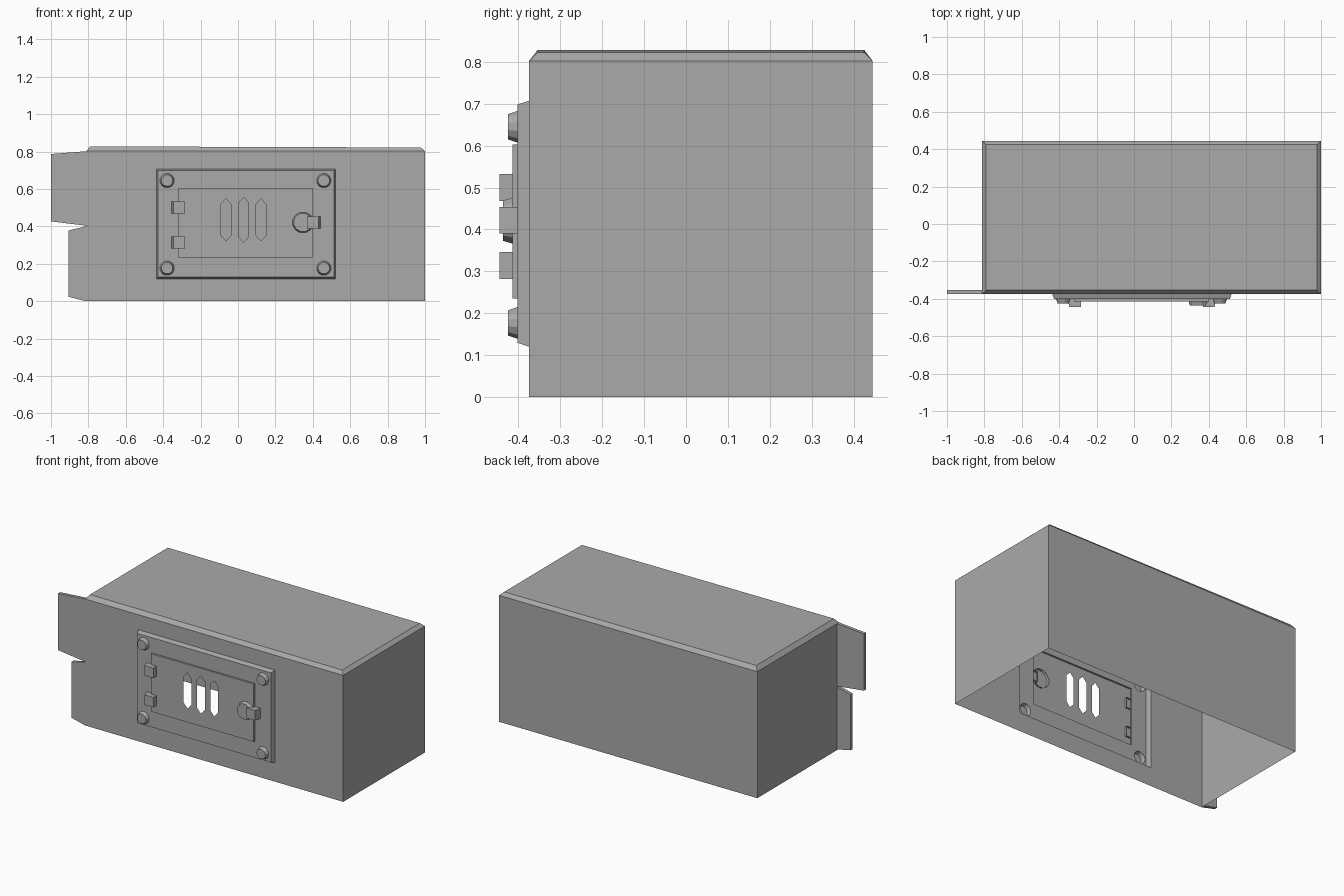
import bpy, bmesh, math

old = bpy.data.objects.get("Cube")
if old:
    bpy.data.objects.remove(old, do_unlink=True)

grey = bpy.data.materials.new("plain grey")
grey.use_nodes = True
GREY = (0.4, 0.4, 0.4, 1)
grey.diffuse_color = GREY
grey.node_tree.nodes["Principled BSDF"].inputs["Base Color"].default_value = GREY

# Depths of the stacked layers on the front
WALL, FRAME, DOOR = -0.374, -0.402, -0.414
LEFT, RIGHT, BACK, EAVE = -0.812, 1.0, 0.445, 0.802


# Outlines are (x, z) points, counter-clockwise seen from the front
def rect(x0, x1, z0, z1):
    return [(x0, z0), (x1, z0), (x1, z1), (x0, z1)]


def ring(cx, cz, r, n):
    angles = [2 * math.pi * (i + 0.5) / n for i in range(n)]
    return [(cx + r * math.cos(a), cz + r * math.sin(a)) for a in angles]


def verts(bm, outline, y):
    return [bm.verts.new((x, y, z)) for x, z in outline]


def skirt(bm, back, back_y, front, front_y):
    a, b = verts(bm, back, back_y), verts(bm, front, front_y)
    for i in range(len(a)):
        j = (i + 1) % len(a)
        bm.faces.new((a[i], a[j], b[j], b[i]))


def sheet(bm, outline, y, holes=()):
    edges = []
    for loop in [outline, *holes]:
        v = verts(bm, loop, y)
        edges += [bm.edges.new((v[i - 1], v[i])) for i in range(len(v))]
    made = bmesh.ops.triangle_fill(bm, use_beauty=True, edges=edges, normal=(0, -1, 0))
    for f in made["geom"]:
        if isinstance(f, bmesh.types.BMFace):
            f.normal_update()
            if f.normal.y > 0:
                f.normal_flip()


def finish(bm, name):
    bmesh.ops.remove_doubles(bm, verts=bm.verts, dist=0.0005)
    mesh = bpy.data.meshes.new(name)
    bm.to_mesh(mesh)
    bm.free()
    mesh.materials.append(grey)
    bpy.context.collection.objects.link(bpy.data.objects.new(name, mesh))


def raised(name, base, base_y, top, top_y, holes=()):
    bm = bmesh.new()
    skirt(bm, base, base_y, top, top_y)
    sheet(bm, top, top_y, holes)
    finish(bm, name)


# Housing: back, sides and chamfered top, open underneath
bm = bmesh.new()


def level(x0, x1, y0, y1, z_left, z_right):
    return [bm.verts.new(p) for p in ((x0, y0, z_left), (x1, y0, z_right),
                                      (x1, y1, z_right), (x0, y1, z_left))]


bottom = level(LEFT, RIGHT, WALL, BACK, 0, 0)
eave = level(LEFT, RIGHT, WALL, BACK, EAVE, EAVE)
roof = level(LEFT + 0.022, RIGHT - 0.022, WALL + 0.02, BACK - 0.02, 0.828, 0.822)
for i in range(4):
    j = (i + 1) % 4
    if i:
        bm.faces.new((bottom[i], bottom[j], eave[j], eave[i]))
    bm.faces.new((eave[i], eave[j], roof[j], roof[i]))
bm.faces.new(roof)
finish(bm, "housing")

# Front panel with two side tabs and an opening behind the door frame
frame_base = rect(-0.437, 0.522, 0.12, 0.707)
frame_top = rect(-0.427, 0.512, 0.13, 0.698)
upper_tab = [(LEFT, 0.405), (LEFT, EAVE), (-1, 0.787), (-1, 0.427)]
lower_tab = [(LEFT, 0.004), (LEFT, 0.40), (-0.907, 0.378), (-0.907, 0.024)]
panel = [(LEFT, 0), (RIGHT, 0), (RIGHT, EAVE)] + upper_tab[1:]
panel += [(-0.805, 0.403)] + lower_tab[2:]
bm = bmesh.new()
sheet(bm, panel, WALL, [frame_base])
finish(bm, "front_panel")

# Thickness of the side tabs
for name, tab in (("upper_tab", upper_tab), ("lower_tab", lower_tab)):
    bm = bmesh.new()
    skirt(bm, tab, WALL + 0.02, tab, WALL)
    bm.faces.new(reversed(verts(bm, tab, WALL + 0.02)))
    finish(bm, name)

# Door frame with bolts in its corners
door = rect(-0.32, 0.40, 0.235, 0.602)
bolts = [(x, z) for x in (-0.379, 0.459) for z in (0.177, 0.645)]
raised("door_frame", frame_base, WALL, frame_top, FRAME,
       [door] + [ring(x, z, 0.039, 12) for x, z in bolts])
for x, z in bolts:
    raised("bolt", ring(x, z, 0.039, 12), FRAME, ring(x, z, 0.031, 12), -0.425)

# Door with three pointed slots
slots = []
for x, tip in ((-0.064, 0.113), (0.03, 0.12), (0.123, 0.113)):
    w, h, c = 0.027, tip - 0.03, 0.435
    slots.append([(x, c - tip), (x + w, c - h), (x + w, c + h),
                  (x, c + tip), (x - w, c + h), (x - w, c - h)])
raised("door", door, FRAME, door, DOOR, slots)

# Hinges
for z in (0.282, 0.468):
    raised("hinge", rect(-0.355, -0.283, z, z + 0.064), FRAME,
           rect(-0.345, -0.283, z, z + 0.064), -0.445)

# Round knob and the latch across the door edge
raised("knob", ring(0.347, 0.421, 0.06, 12), FRAME, ring(0.347, 0.421, 0.05, 12), -0.436)
raised("latch", rect(0.37, 0.44, 0.39, 0.454), FRAME, rect(0.37, 0.43, 0.39, 0.454), -0.445)
